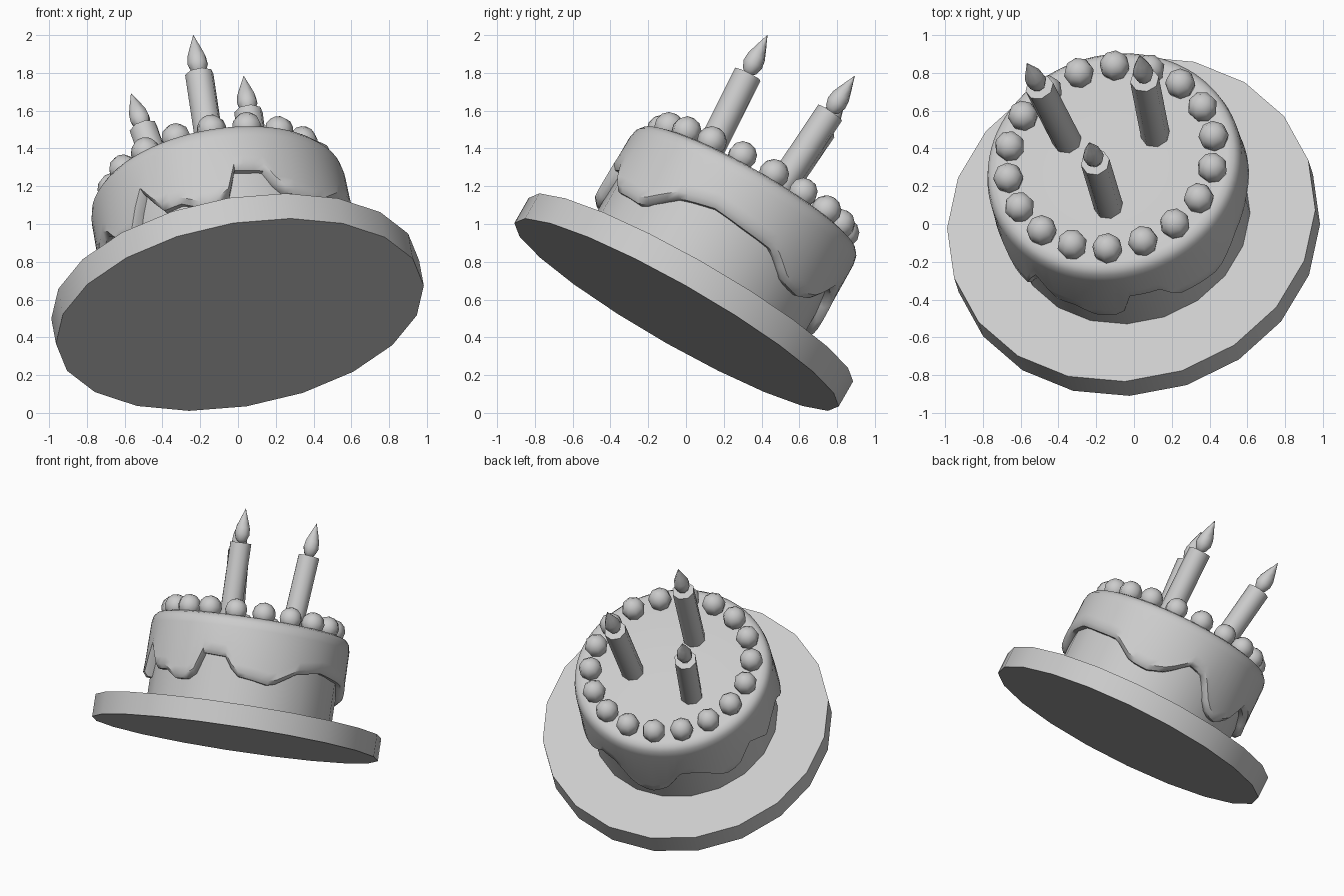
import bpy, math
from mathutils import Matrix, Vector

if "Cube" in bpy.data.objects:
    bpy.data.objects.remove(bpy.data.objects["Cube"])

# Whole cake is modelled upright, then tipped over by this placement
TILT = (Matrix.Translation((0.01, -0.05, 0.52))
        @ Matrix.Rotation(math.radians(-29.8), 4, 'X')
        @ Matrix.Rotation(math.radians(-9.2), 4, 'Y'))


def make(name, verts, faces, angle=35):
    me = bpy.data.meshes.new(name)
    me.from_pydata([TILT @ Vector(v) for v in verts], [], faces)
    me.validate()
    ob = bpy.data.objects.new(name, me)
    bpy.context.collection.objects.link(ob)
    bpy.ops.object.select_all(action='DESELECT')
    ob.select_set(True)
    bpy.context.view_layer.objects.active = ob
    bpy.ops.object.mode_set(mode='EDIT')
    bpy.ops.mesh.select_all(action='SELECT')
    bpy.ops.mesh.normals_make_consistent(inside=False)
    bpy.ops.object.mode_set(mode='OBJECT')
    bpy.ops.object.shade_smooth_by_angle(angle=math.radians(angle))
    return ob


def loft(name, rings, angle=35):
    """Skin a stack of equal-sized rings and cap both ends."""
    n = len(rings[0])
    verts = [v for r in rings for v in r]
    faces = [(k * n + i, k * n + (i + 1) % n, (k + 1) * n + (i + 1) % n, (k + 1) * n + i)
             for k in range(len(rings) - 1) for i in range(n)]
    faces += [tuple(range(n))[::-1], tuple(range(len(verts) - n, len(verts)))]
    return make(name, verts, faces, angle)


def turned(name, profile, n, start=(0, 0, 0), axis=(0, 0, 1), phase=0, angle=35):
    """Revolve (radius, height) points around any axis."""
    q = Vector((0, 0, 1)).rotation_difference(Vector(axis))
    ring = lambda r, h: [Vector(start) + q @ Vector((r * math.cos(a), r * math.sin(a), h))
                         for a in (2 * math.pi * i / n + math.radians(phase) for i in range(n))]
    return loft(name, [ring(r, h) for r, h in profile], angle)


# Plate and sponge
turned("plate", [(0.987, 0), (0.987, 0.155)], 20, phase=-2)
turned("sponge", [(0.637, 0.15), (0.637, 0.74)], 20, phase=-2)

# Icing: lower edge height by angle around the cake
DRIPS = [(-180, .36), (-170, .45), (-160, .47), (-150, .33), (-140, .31), (-131, .53),
         (-122, .37), (-112, .37), (-104, .31), (-95, .31), (-89, .36), (-87, .5),
         (-72, .49), (-65, .37), (-54, .355), (-43, .335), (-27, .45), (-9, .49),
         (7, .47), (24, .455), (37, .35), (49, .335), (60, .38), (72, .50), (82, .48),
         (92, .30), (102, .25), (112, .31), (122, .47), (134, .44), (146, .32),
         (156, .33), (166, .48), (174, .42), (180, .36)]


def drip(a):
    for (a0, h0), (a1, h1) in zip(DRIPS, DRIPS[1:]):
        if a0 <= a <= a1:
            return h0 + (h1 - h0) * (a - a0) / (a1 - a0)


def icing_ring(r, f):
    ring = []
    for i in range(80):
        a = -180 + 4.5 * i
        t = math.radians(a)
        ring.append((r * math.cos(t), r * math.sin(t), f(drip(a))))
    return ring


loft("icing", [
    icing_ring(0.615, lambda d: d),
    icing_ring(0.662, lambda d: d),
    icing_ring(0.688, lambda d: d + 0.03),
    icing_ring(0.685, lambda d: d + 0.08),
    icing_ring(0.682, lambda d: 0.70),
    icing_ring(0.673, lambda d: 0.745),
    icing_ring(0.650, lambda d: 0.773),
    icing_ring(0.615, lambda d: 0.785)], 45)

# Ring of round sweets
BALL = [(0.08 * math.sin(math.pi * k / 6) + 0.0005, -0.08 * math.cos(math.pi * k / 6))
        for k in range(7)]
for i in range(18):
    a = math.radians(8 + 20 * i)
    turned("sweet_%02d" % i, BALL, 8, (0.555 * math.cos(a), 0.555 * math.sin(a), 0.825),
           phase=20 * i, angle=60)

# Three leaning candles with teardrop flames (base and flame tip)
CANDLES = [((-0.02, -0.275), (0.0, -0.318)),
           ((0.23, 0.137), (0.27, 0.19)),
           ((-0.24, 0.143), (-0.335, 0.20))]
FLAME = [(0.012, 0.535), (0.04, 0.56), (0.055, 0.60), (0.05, 0.645),
         (0.032, 0.695), (0.014, 0.74), (0.001, 0.775)]
for i, (b, t) in enumerate(CANDLES):
    base = Vector((*b, 0.77))
    axis = (Vector((*t, 1.54)) - base).normalized()
    turned("candle_%d" % i, [(0.077, -0.02), (0.077, 0.54)], 8, base, axis, 10, 50)
    turned("flame_%d" % i, FLAME, 8, base, axis, 10, 60)
